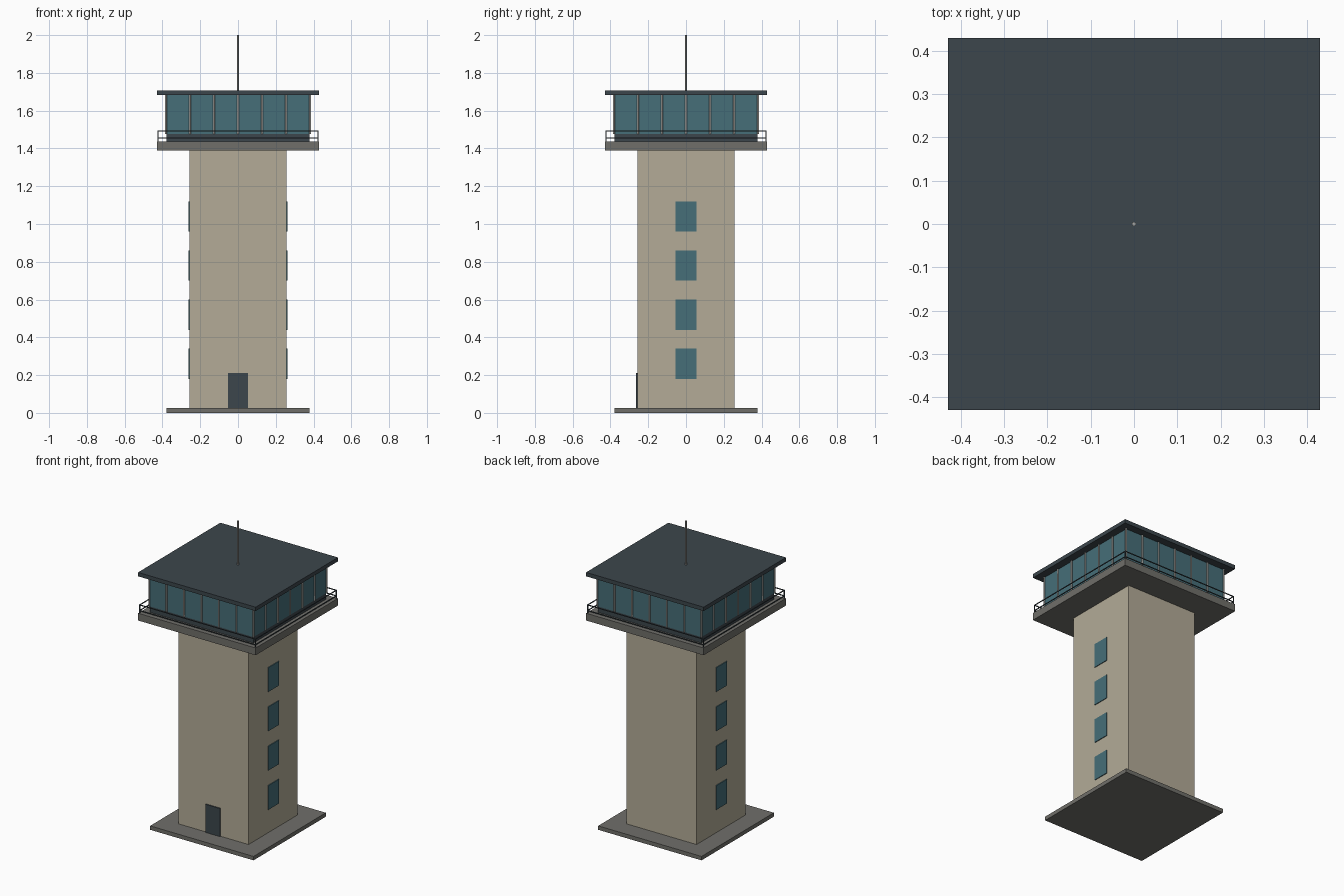
import bpy, math

if "Cube" in bpy.data.objects:
    bpy.data.objects.remove(bpy.data.objects["Cube"])


def srgb(r, g, b):
    lin = [((c / 255 + 0.055) / 1.055) ** 2.4 for c in (r, g, b)]
    return (*lin, 1)


def material(name, *rgb):
    m = bpy.data.materials.new(name)
    m.diffuse_color = srgb(*rgb)
    m.use_nodes = True
    m.node_tree.nodes["Principled BSDF"].inputs["Base Color"].default_value = m.diffuse_color
    return m


WALL = material("sand wall", 179, 171, 151)
DARK = material("dark slate", 60, 70, 76)
GLASS = material("teal glass", 70, 110, 120)
CONCRETE = material("grey concrete", 112, 111, 106)
METAL = material("light metal", 172, 172, 168)


def box(name, lo, hi, mat):
    """Axis-aligned box between two corners."""
    bpy.ops.mesh.primitive_cube_add(size=1)
    ob = bpy.context.object
    ob.name = name
    ob.location = [(a + b) / 2 for a, b in zip(lo, hi)]
    ob.scale = [b - a for a, b in zip(lo, hi)]
    ob.data.materials.append(mat)
    return ob


def slab(name, half, z0, z1, mat):
    """Square block centred on the tower axis."""
    return box(name, (-half, -half, z0), (half, half, z1), mat)


def rod(name, x, y, z0, z1, radius, mat, sides=8):
    bpy.ops.mesh.primitive_cylinder_add(vertices=sides, radius=radius, depth=z1 - z0,
                                        location=(x, y, (z0 + z1) / 2))
    ob = bpy.context.object
    ob.name = name
    ob.data.materials.append(mat)
    bpy.ops.object.shade_smooth_by_angle(angle=math.radians(50))
    return ob


# Main stacked blocks
slab("base_plinth", 0.378, 0, 0.026, CONCRETE)
slab("tower_shaft", 0.257, 0.026, 1.39, WALL)
slab("balcony_deck", 0.43, 1.39, 1.438, CONCRETE)
slab("cabin_sill", 0.379, 1.438, 1.477, DARK)
slab("cabin_glass", 0.379, 1.477, 1.682, GLASS)
slab("roof", 0.43, 1.682, 1.708, DARK)
rod("antenna", 0, 0, 1.708, 2.0, 0.005, METAL)

# Door on the front, window columns on both sides
box("door", (-0.052, -0.264, 0.026), (0.052, -0.257, 0.212), DARK)
for side in (-1, 1):
    for i in range(4):
        z = 0.18 + 0.26 * i
        x0, x1 = sorted((side * 0.256, side * 0.262))
        box("side_window", (x0, -0.056, z), (x1, 0.056, z + 0.16), GLASS)

# Window posts round the cabin, seven per face with shared corners
R = 0.382
for i in range(6):
    t = -R + i * 2 * R / 6
    for x, y in ((t, -R), (R, t), (-t, R), (-R, -t)):
        rod("window_post", x, y, 1.477, 1.682, 0.0055, METAL)

# Balcony railing: two rails per side and corner posts
E, W = 0.423, 0.0025
for z in (1.455, 1.492):
    for s in (-1, 1):
        box("railing_bar", (-E, s * E - W, z - W), (E, s * E + W, z + W), DARK)
        box("railing_bar", (s * E - W, -E, z - W), (s * E + W, E, z + W), DARK)
for x in (-E, E):
    for y in (-E, E):
        box("railing_post", (x - W, y - W, 1.438), (x + W, y + W, 1.4945), DARK)
